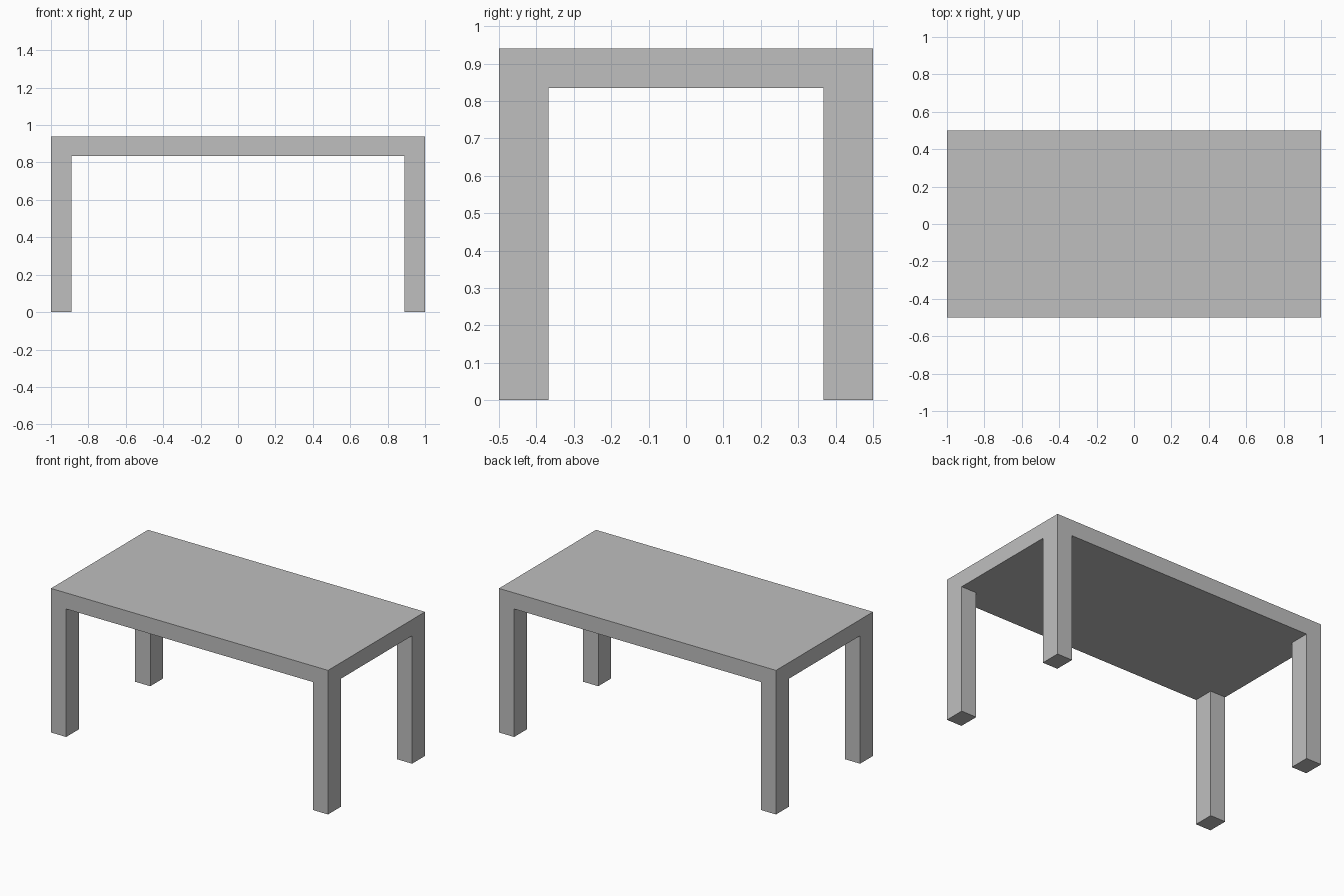
import bpy
import bmesh
from mathutils import Matrix, Vector

LENGTH, DEPTH, HEIGHT = 2.0, 1.0, 0.94
TOP_THICKNESS = 0.105
LEG_X, LEG_Y = 0.11, 0.133

default_cube = bpy.data.objects.get("Cube")
if default_cube:
    bpy.data.objects.remove(default_cube, do_unlink=True)

# Plain grey material
GREY = (0.52, 0.52, 0.52, 1.0)
grey = bpy.data.materials.new("plain grey")
grey.use_nodes = True
grey.diffuse_color = GREY
for node in grey.node_tree.nodes:
    if node.type == "BSDF_PRINCIPLED":
        node.inputs["Base Color"].default_value = GREY

# Tabletop slab
underside = HEIGHT - TOP_THICKNESS
bm = bmesh.new()
bmesh.ops.create_cube(
    bm, size=1.0,
    matrix=Matrix.Translation((0, 0, underside + TOP_THICKNESS / 2))
    @ Matrix.Diagonal((LENGTH, DEPTH, TOP_THICKNESS, 1)))

# Cut lines along the inner sides of the legs
inner_x, inner_y = LENGTH / 2 - LEG_X, DEPTH / 2 - LEG_Y
for axis, offset in ((Vector((1, 0, 0)), inner_x), (Vector((0, 1, 0)), inner_y)):
    for side in (-1, 1):
        bmesh.ops.bisect_plane(
            bm, geom=bm.verts[:] + bm.edges[:] + bm.faces[:],
            plane_co=axis * offset * side, plane_no=axis)

# Four legs pulled down from the corners of the underside
bm.normal_update()
corners = []
for face in bm.faces:
    centre = face.calc_center_median()
    if face.normal.z < -0.9 and abs(centre.x) > inner_x and abs(centre.y) > inner_y:
        corners.append(face)
legs = bmesh.ops.extrude_discrete_faces(bm, faces=corners)["faces"]
for foot in legs:
    bmesh.ops.translate(bm, verts=foot.verts[:], vec=(0, 0, -underside))

# Merge flat neighbouring faces into clean panels
bmesh.ops.recalc_face_normals(bm, faces=bm.faces[:])
bmesh.ops.dissolve_limit(bm, angle_limit=0.01, verts=bm.verts[:], edges=bm.edges[:])

mesh = bpy.data.meshes.new("table")
bm.to_mesh(mesh)
bm.free()
mesh.materials.append(grey)
table = bpy.data.objects.new("table", mesh)
bpy.context.collection.objects.link(table)
